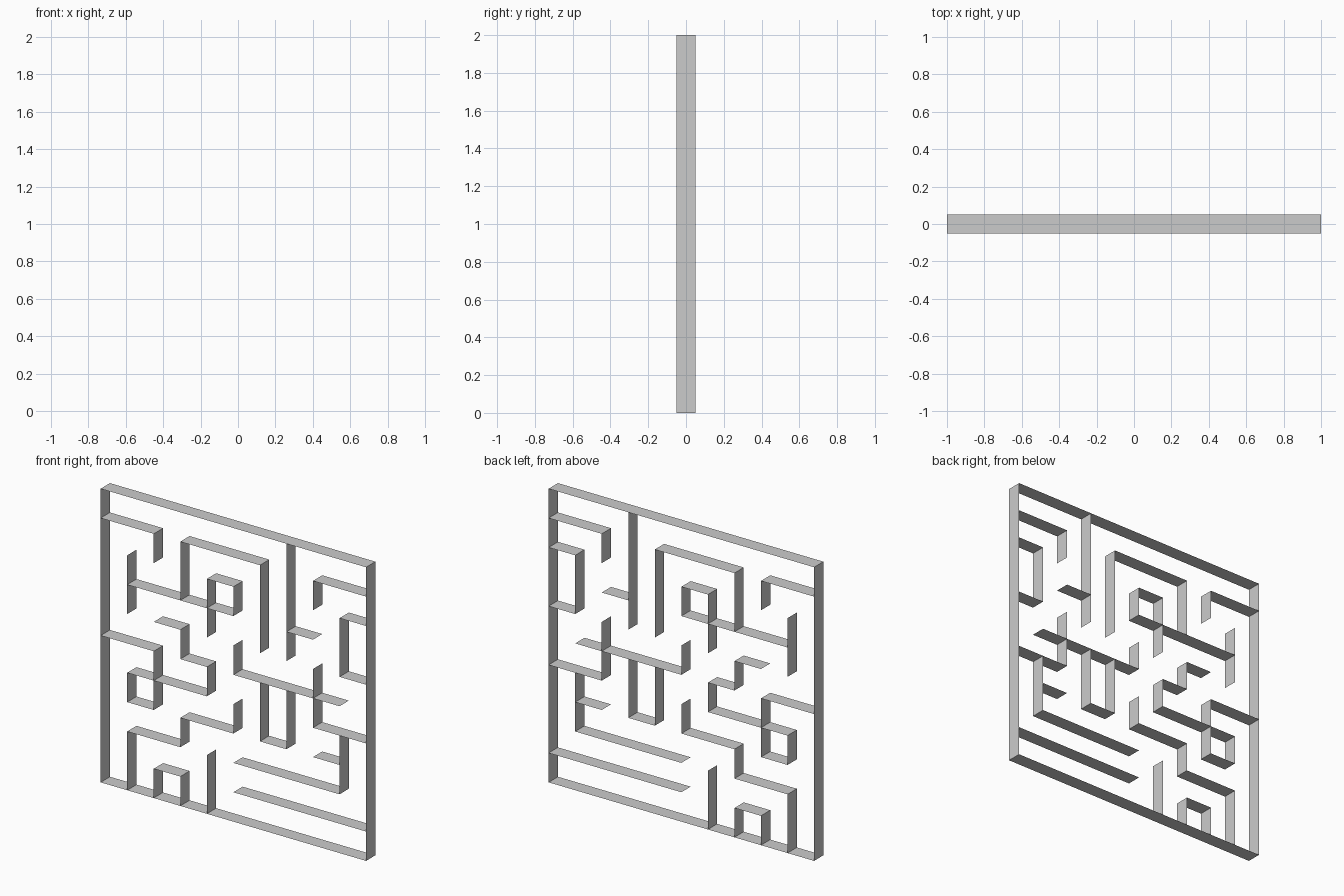
import bpy, bmesh

if "Cube" in bpy.data.objects:
    bpy.data.objects.remove(bpy.data.objects["Cube"])

CELL = 0.2      # maze grid pitch (10 x 10 cells)
HALF = 0.05     # half depth of the strips


def strips(name, paths):
    """Paper-thin strips: each path of (column, row) grid points is extruded along y."""
    bm = bmesh.new()
    for path in paths:
        pts = [(-1 + c * CELL, r * CELL) for c, r in path]
        rails = [[bm.verts.new((x, y, z)) for x, z in pts] for y in (-HALF, HALF)]
        for i in range(len(pts) - 1):
            bm.faces.new((rails[0][i], rails[0][i + 1], rails[1][i + 1], rails[1][i]))
    bmesh.ops.remove_doubles(bm, verts=bm.verts, dist=1e-5)
    mesh = bpy.data.meshes.new(name)
    bm.to_mesh(mesh)
    bm.free()
    obj = bpy.data.objects.new(name, mesh)
    bpy.context.collection.objects.link(obj)


# Square outer border
strips("outer_frame", [[(0, 0), (10, 0), (10, 10), (0, 10), (0, 0)]])

# Walls in the upper half
strips("upper_walls", [
    [(0, 9), (2, 9), (2, 8)],
    [(1, 8), (1, 6)],
    [(1, 7), (5, 7), (5, 8), (4, 8), (4, 6)],
    [(3, 7), (3, 9), (6, 9), (6, 6)],
    [(7, 10), (7, 6)],
    [(7, 7), (8, 7)],
    [(10, 9), (8, 9), (8, 8)],
    [(10, 8), (9, 8), (9, 6), (10, 6)],
])

# Walls across the middle
strips("middle_walls", [
    [(2, 6), (3, 6), (3, 5), (4, 5), (4, 4), (1, 4), (1, 3), (2, 3), (2, 5), (0, 5)],
    [(5, 6), (5, 5), (9, 5)],
    [(6, 5), (6, 3), (7, 3), (7, 5)],
    [(8, 6), (8, 4), (10, 4)],
])

# Walls in the lower part
strips("lower_walls", [
    [(5, 4), (5, 3), (3, 3), (3, 2), (1, 2), (1, 0)],
    [(2, 0), (2, 1), (3, 1), (3, 0)],
    [(4, 0), (4, 2)],
    [(9, 4), (9, 2), (5, 2)],
    [(8, 3), (9, 3)],
    [(5, 1), (10, 1)],
])
